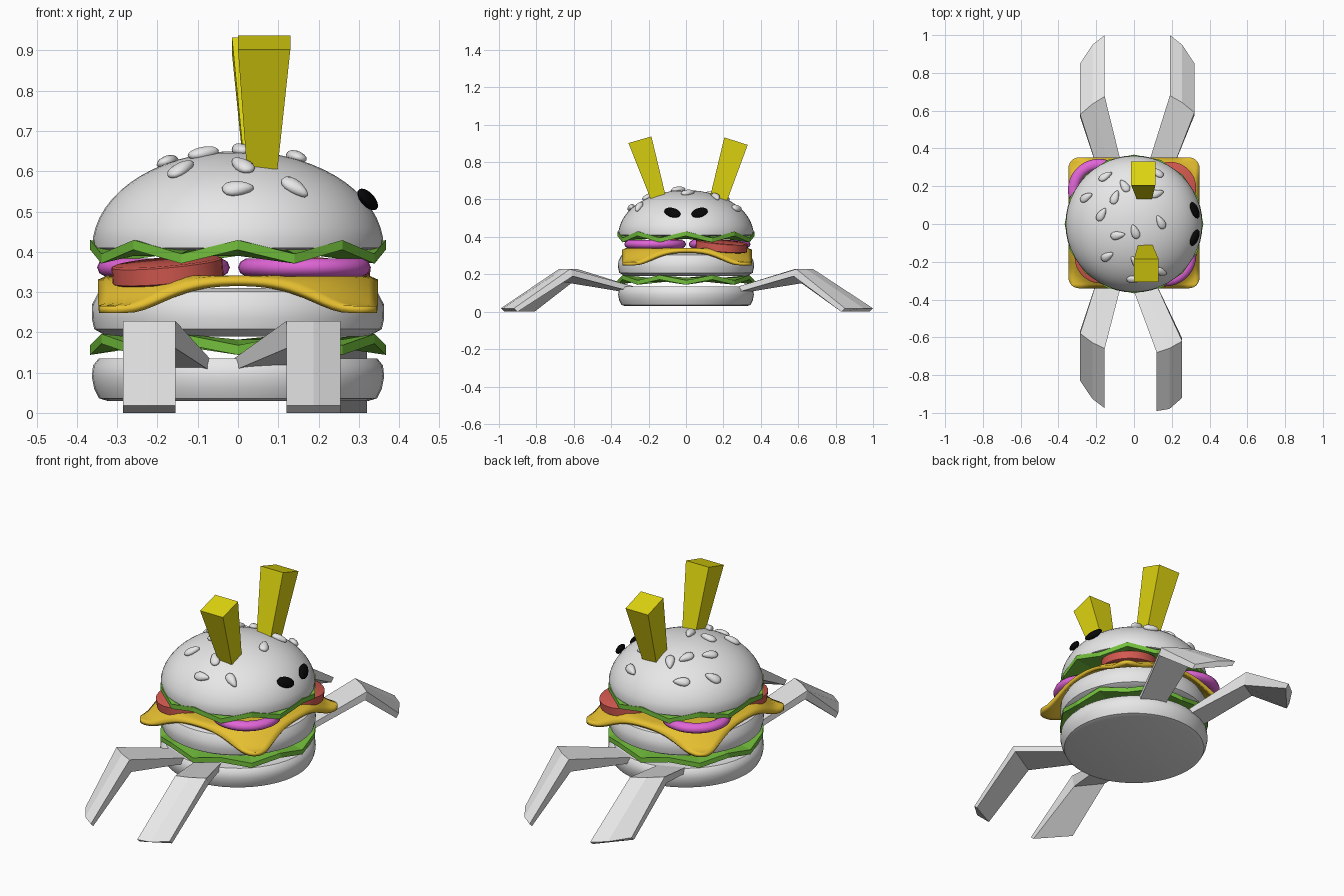
import bpy, bmesh, math
from mathutils import Matrix, Vector

cube = bpy.data.objects.get("Cube")
if cube:
    bpy.data.objects.remove(cube, do_unlink=True)


def material(name, r, g, b):
    m = bpy.data.materials.new(name)
    m.use_nodes = True
    m.diffuse_color = (r, g, b, 1)
    m.node_tree.nodes["Principled BSDF"].inputs["Base Color"].default_value = (r, g, b, 1)
    return m


GREY = material("plain grey", 0.8, 0.8, 0.8)
GREEN = material("lettuce green", 0.17, 0.52, 0.045)
YELLOW = material("cheese yellow", 0.8, 0.53, 0.03)
FRY = material("fry yellow", 0.74, 0.67, 0.005)
RED = material("tomato red", 0.65, 0.1, 0.08)
PURPLE = material("onion purple", 0.75, 0.13, 0.68)
BLACK = material("eye black", 0.002, 0.002, 0.002)


def finish(bm, name, mat, smooth=None):
    """Turn a bmesh into a named object, optionally smooth below an angle."""
    bmesh.ops.recalc_face_normals(bm, faces=bm.faces)
    mesh = bpy.data.meshes.new(name)
    bm.to_mesh(mesh)
    bm.free()
    mesh.materials.append(mat)
    ob = bpy.data.objects.new(name, mesh)
    bpy.context.collection.objects.link(ob)
    if smooth:
        bpy.ops.object.select_all(action='DESELECT')
        ob.select_set(True)
        bpy.context.view_layer.objects.active = ob
        bpy.ops.object.shade_smooth_by_angle(angle=math.radians(smooth))
    return ob


def loft(rows):
    """Skin a list of equal point loops and cap both ends."""
    bm = bmesh.new()
    loops = [[bm.verts.new(p) for p in row] for row in rows]
    n = len(loops[0])
    for a, b in zip(loops, loops[1:]):
        for i in range(n):
            j = (i + 1) % n
            bm.faces.new((a[i], a[j], b[j], b[i]))
    bm.faces.new(loops[0])
    bm.faces.new(loops[-1])
    return bm


def ring(r, z, n=48, wave=0, phase=0):
    """Circle of points; wave lifts and drops alternate points."""
    pts = []
    for i in range(n):
        a = math.tau * i / n + phase
        pts.append((r * math.cos(a), r * math.sin(a), z + wave * (-1) ** i))
    return pts


def lathe(profile, n=48):
    return loft([ring(r, z, n) for r, z in profile])


def surface_frame(normal, turn):
    """Rotation with z along the normal and x turned in the surface."""
    z = Vector(normal).normalized()
    x = Vector((math.cos(turn), math.sin(turn), 0))
    x = (x - z * x.dot(z)).normalized()
    return Matrix((x, z.cross(x), z)).transposed().to_4x4()


# Buns and patty
R, BASE, RISE = 0.362, 0.41, 0.24
finish(lathe([(0.325, 0.03), (0.345, 0.036), (0.357, 0.06), (0.363, 0.09),
              (0.36, 0.118), (0.346, 0.135)]), "bottom_bun", GREY, 40)
finish(lathe([(0.325, 0.19), (0.357, 0.208), (0.363, 0.235), (0.362, 0.27),
              (0.345, 0.302), (0.32, 0.31)]), "patty", GREY, 40)
dome = [(0.34, 0.405), (0.358, BASE)]
for k in range(1, 15):
    t = math.pi / 2 * k / 15
    dome.append((R * math.cos(t), BASE + RISE * math.sin(t)))
finish(lathe(dome), "top_bun", GREY, 40)

# Wavy lettuce leaves
for name, z, amp, phase in (("lower_lettuce", 0.17, 0.014, -math.pi / 2),
                            ("upper_lettuce", 0.40, 0.017, -1.18)):
    finish(loft([ring(0.28, z - 0.01, 16, 0, phase),
                 ring(0.367, z - 0.012, 16, -amp, phase),
                 ring(0.367, z + 0.012, 16, -amp, phase),
                 ring(0.28, z + 0.012, 16, 0, phase)]), name, GREEN)

# Cheese slice with rounded, drooping corners
bm = bmesh.new()
bmesh.ops.create_grid(bm, x_segments=32, y_segments=32, size=0.347)
for v in bm.verts:
    core = Vector((max(-0.29, min(0.29, v.co.x)), max(-0.29, min(0.29, v.co.y)), 0))
    out = v.co - core
    if out.length > 0.057:
        v.co = core + out.normalized() * 0.057
    t = max(0, min(1, (v.co.xy.length - 0.32) / 0.12))
    v.co.z = 0.341 - 0.075 * t * t * (3 - 2 * t)
    v.co.y += 0.006
cheese = finish(bm, "cheese", YELLOW, 50)
if cheese.data.polygons[0].normal.z < 0:
    cheese.data.flip_normals()
solid = cheese.modifiers.new("thickness", 'SOLIDIFY')
solid.thickness = 0.018
solid.offset = -1

# Tomato slices and onion rings on opposite corners
for name, x, y in (("front_tomato", -0.175, -0.175), ("back_tomato", 0.19, 0.19)):
    bm = lathe([(0.13, -0.024), (0.138, -0.02), (0.138, 0.02), (0.13, 0.024)], 32)
    tilt = Matrix.Rotation(math.radians(7), 4, Vector((-y, x, 0)))
    bm.transform(Matrix.Translation((x, y, 0.352)) @ tilt)
    finish(bm, name, RED, 50)
for name, x, y in (("front_onion", 0.165, -0.165), ("back_onion", -0.185, 0.18)):
    bm = bmesh.new()
    tube = [[bm.verts.new(((0.135 + 0.03 * math.cos(b)) * math.cos(a),
                           (0.135 + 0.03 * math.cos(b)) * math.sin(a),
                           0.024 * math.sin(b)))
             for b in (math.tau * j / 10 for j in range(10))]
            for a in (math.tau * i / 36 for i in range(36))]
    for i in range(36):
        for j in range(10):
            a, b = tube[i - 1], tube[i]
            bm.faces.new((a[j - 1], b[j - 1], b[j], a[j]))
    bm.transform(Matrix.Translation((x, y, 0.361)))
    finish(bm, name, PURPLE, 60)

# Sesame seeds: x, y and turn in degrees
SEEDS = [(-0.15, 0.25, 30), (-0.05, 0.2, 120), (-0.25, 0.14, 15), (-0.1, 0.14, 70),
         (-0.17, 0.05, 55), (0.14, 0.01, 120), (-0.085, -0.06, 10), (0.005, -0.04, 110),
         (-0.14, -0.17, 35), (0.01, -0.2, 125), (0, -0.29, 5), (0.14, -0.25, -35),
         (0.12, 0.16, 20), (0.12, 0.27, 140)]
for i, (x, y, turn) in enumerate(SEEDS):
    z = RISE * math.sqrt(1 - (x * x + y * y) / R ** 2)
    bm = bmesh.new()
    bmesh.ops.create_uvsphere(bm, u_segments=14, v_segments=8, radius=1)
    for v in bm.verts:
        v.co.y *= 1 - 0.4 * v.co.x
        v.co = Vector((v.co.x * 0.04, v.co.y * 0.021, v.co.z * 0.016))
    frame = surface_frame((x / R ** 2, y / R ** 2, z / RISE ** 2), math.radians(turn))
    bm.transform(Matrix.Translation((x, y, BASE + z)) @ frame
                 @ Matrix.Translation((0, 0, 0.005)))
    finish(bm, f"seed_{i + 1}", GREY, 60)

# Eyes, leaning apart at the top
for name, s in (("right_eye", -1), ("left_eye", 1)):
    bm = bmesh.new()
    bmesh.ops.create_uvsphere(bm, u_segments=20, v_segments=10, radius=1)
    bm.transform(Matrix.Diagonal((0.048, 0.027, 0.016, 1)))
    frame = surface_frame((0.8, s * 0.17, 0.55), math.pi - s * 0.75)
    bm.transform(Matrix.Translation((0.322, s * 0.073, 0.53)) @ frame)
    finish(bm, name, BLACK, 60)


# Flared fries used as horns
def fry(name, side, x_low, x_high, low, high):
    rows = []
    for (x0, x1), ((ya, za), (yb, zb)) in ((x_low, low), (x_high, high)):
        rows.append([(x0, side * ya, za), (x1, side * ya, za),
                     (x1, side * yb, zb), (x0, side * yb, zb)])
    finish(loft(rows), name, FRY)


fry("front_fry", -1, (0.022, 0.098), (0, 0.13),
    ((0.11, 0.625), (0.19, 0.605)), ((0.185, 0.937), (0.308, 0.902)))
fry("back_fry", 1, (0.015, 0.095), (-0.015, 0.113),
    ((0.13, 0.62), (0.22, 0.595)), ((0.205, 0.932), (0.33, 0.892)))


# Bent plank legs with a soft ridge; pairs are (outer, inner)
def leg(name, side, hip_x, knee_x, knee_y, foot_y):
    def row(xs, ys, top, bottom, back, bulge):
        (xo, xi), (yo, yi) = xs, ys
        return [(xo, side * yo, top),
                ((xo + xi) / 2, side * ((yo + yi) / 2 + bulge), top),
                (xi, side * yi, top),
                (xi, side * (yi - back), bottom[1]),
                (xo, side * (yo - back), bottom[0])]
    finish(loft([row(hip_x, (0.28, 0.33), 0.135, (0.105, 0.105), 0, 0),
                 row(knee_x, knee_y, 0.228, (0.19, 0.16), 0.015, 0.008),
                 row(knee_x, foot_y, 0.018, (0, 0), 0.02, 0.024)]), name, GREY)


leg("front_right_leg", -1, (-0.19, -0.07), (-0.285, -0.155), (0.58, 0.66), (0.83, 0.975))
leg("front_left_leg", -1, (0.10, -0.01), (0.255, 0.12), (0.62, 0.68), (0.92, 0.99))
leg("back_right_leg", 1, (-0.19, -0.07), (-0.285, -0.155), (0.58, 0.675), (0.85, 1.0))
leg("back_left_leg", 1, (0.20, 0.08), (0.32, 0.19), (0.59, 0.68), (0.85, 1.0))
